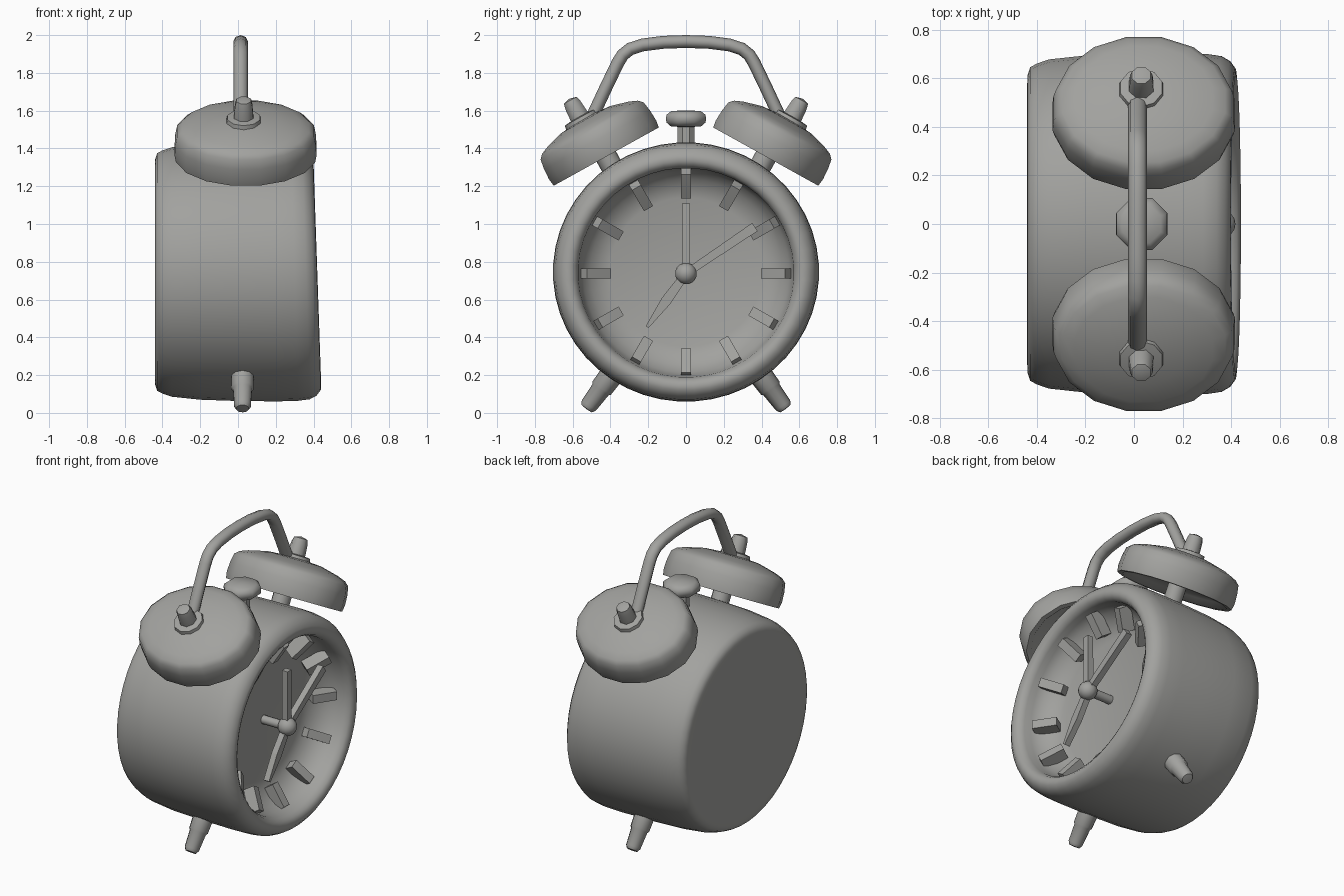
import bpy, bmesh, math
from mathutils import Matrix, Vector

if "Cube" in bpy.data.objects:
    bpy.data.objects.remove(bpy.data.objects["Cube"])

GREY = bpy.data.materials.new("warm grey")
GREY.diffuse_color = (0.36, 0.36, 0.345, 1)
GREY.use_nodes = True
GREY.node_tree.nodes["Principled BSDF"].inputs["Base Color"].default_value = GREY.diffuse_color
CZ = 0.738  # height of the dial centre


def frame(origin, axis):
    """Matrix whose z follows the axis and whose x stays close to world x."""
    z = Vector(axis).normalized()
    ref = Vector((1, 0, 0)) if abs(z.x) < 0.99 else Vector((0, 1, 0))
    x = (ref - z * ref.dot(z)).normalized()
    y = z.cross(x)
    m = Matrix((x, y, z)).transposed().to_4x4()
    m.translation = Vector(origin)
    return m


def finish(name, bm, angle):
    bmesh.ops.recalc_face_normals(bm, faces=bm.faces)
    me = bpy.data.meshes.new(name)
    bm.to_mesh(me)
    bm.free()
    me.materials.append(GREY)
    ob = bpy.data.objects.new(name, me)
    bpy.context.collection.objects.link(ob)
    smooth(ob, angle)
    return ob


def smooth(ob, angle):
    bpy.ops.object.select_all(action='DESELECT')
    ob.select_set(True)
    bpy.context.view_layer.objects.active = ob
    bpy.ops.object.shade_smooth_by_angle(angle=math.radians(angle))


def lathe(name, profile, origin, axis, n=12, sx=1.0, angle=40):
    """Turn a (radius, height) profile about an axis; radius 0 closes the end."""
    bm = bmesh.new()
    rings = []
    for r, h in profile:
        if r == 0:
            rings.append([bm.verts.new((0, 0, h))] * n)
        else:
            rings.append([bm.verts.new((r * sx * math.cos(t), r * math.sin(t), h))
                          for t in (2 * math.pi * (i + 0.5) / n for i in range(n))])
    for a, b in zip(rings, rings[1:]):
        for i in range(n):
            j = (i + 1) % n
            corners = list(dict.fromkeys((a[i], a[j], b[j], b[i])))
            bm.faces.new(corners)
    bm.transform(frame(origin, axis))
    return finish(name, bm, angle)


def bar(name, p, q, depth, w0, w1):
    """Box from p to q with a width that changes from w0 to w1."""
    p, q = Vector(p), Vector(q)
    length = (q - p).length
    bm = bmesh.new()
    bmesh.ops.create_cube(bm, size=1)
    for v in bm.verts:
        w = w0 if v.co.z < 0 else w1
        v.co = Vector((v.co.x * depth, v.co.y * w, (v.co.z + 0.5) * length))
    bm.transform(frame(p, q - p))
    return finish(name, bm, 30)


def on_dial(r, deg, x):
    """Point at a clockwise angle from twelve."""
    t = math.radians(deg)
    return (x, r * math.sin(t), CZ + r * math.cos(t))


# Case: flat back, rounded drum, rolled rim and shallow bowl-shaped dial
case = lathe("case", [(0, -0.44), (0.57, -0.44), (0.61, -0.438), (0.64, -0.428),
                      (0.655, -0.40), (0.672, -0.35), (0.688, -0.2), (0.695, 0.0),
                      (0.697, 0.2), (0.694, 0.3), (0.685, 0.36), (0.665, 0.395),
                      (0.635, 0.417), (0.605, 0.42), (0.58, 0.405), (0.565, 0.375),
                      (0.56, 0.33), (0.54, 0.28), (0.50, 0.235), (0.45, 0.205),
                      (0.40, 0.19), (0, 0.185)],
             (0, 0, 0), (1, 0, 0), n=48, angle=70)
# Slightly wide drum whose front leans back a little
for v in case.data.vertices:
    v.co.x -= 0.022 * v.co.z / 0.65 * max(0, v.co.x) / 0.42
    v.co.y *= 1.011
    v.co.z = 0.746 + (v.co.z * 0.985 if v.co.x < 0.35 else v.co.z * 0.98 - 0.004)

# Hour markers sloping up the bowl
for k in range(12):
    bar("hour_marker", on_dial(0.42, 30 * k, 0.235), on_dial(0.548, 30 * k, 0.32),
        0.085, 0.055, 0.055)

# Hands, shaft and hub
HX = 0.355
bar("long_hand", on_dial(0, 0, HX), on_dial(0.37, 0, HX), 0.04, 0.045, 0.04)
bar("alarm_hand", on_dial(0, 56, HX), on_dial(0.44, 56, HX), 0.04, 0.04, 0.052)
bar("short_hand_base", on_dial(0, 216, HX), on_dial(0.18, 216, HX), 0.04, 0.04, 0.055)
bar("short_hand_tip", on_dial(0.18, 216, HX), on_dial(0.35, 216, HX), 0.04, 0.055, 0.018)
lathe("hand_shaft", [(0, 0), (0.028, 0), (0.028, 0.18), (0, 0.18)],
      (0.18, 0, CZ), (1, 0, 0), n=10)
ball = [(0.058 * math.sin(math.pi * i / 8), -0.058 * math.cos(math.pi * i / 8))
        for i in range(1, 8)]
lathe("hand_hub", [(0, -0.058)] + ball + [(0, 0.058)], (HX + 0.005, 0, CZ), (1, 0, 0), n=16)

# Paired parts on both sides
for s in (-1, 1):
    axis = Vector((0, s * 0.485, 0.875)).normalized()
    rim = Vector((0.04, s * 0.422, 1.357))
    # Bell: oval drum with a shallow dome and a recessed underside
    lathe("bell", [(0, 0.05), (0.27, 0.035), (0.298, 0.0), (0.324, 0.0), (0.33, 0.04),
                   (0.327, 0.10), (0.318, 0.155), (0.295, 0.178), (0.25, 0.197),
                   (0.15, 0.224), (0, 0.236)],
          rim, axis, n=16, sx=1.16, angle=55)
    post = rim - Vector((0.01, 0, 0))
    lathe("bell_post", [(0, -0.22), (0.058, -0.22), (0.058, 0.1), (0, 0.1)], post, axis, n=10)
    bolt = post + Vector((0, s * 0.02, -0.01))
    lathe("bell_washer", [(0, 0.21), (0.098, 0.21), (0.09, 0.248), (0, 0.26)], bolt, axis,
          n=10, angle=60)
    lathe("bell_bolt", [(0, 0.24), (0.056, 0.24), (0.05, 0.32), (0.042, 0.352), (0, 0.362)],
          bolt, axis, n=8, angle=60)
    # Foot: tapered peg with a small step
    lathe("foot", [(0, 0), (0.066, 0), (0.06, 0.17), (0.052, 0.18), (0.046, 0.285),
                   (0.034, 0.305), (0, 0.308)],
          (0.024, s * 0.345, 0.268), (0, s * 0.185, -0.25), n=10)

# Snooze button on top
lathe("button_stem", [(0, 1.36), (0.048, 1.36), (0.048, 1.54), (0, 1.54)],
      (0.03, 0, 0), (0, 0, 1), n=8)
lathe("button_cap", [(0, 1.513), (0.085, 1.516), (0.112, 1.537), (0.115, 1.558),
                     (0.112, 1.578), (0.085, 1.598), (0, 1.602)],
      (0.032, 0, 0), (0, 0, 1), n=8, angle=60)

# Carrying handle between the bells
half = [(0.495, 1.57), (0.425, 1.72), (0.36, 1.855), (0.335, 1.895), (0.295, 1.927),
        (0.23, 1.948), (0.12, 1.962)]
path = [(-y, z) for y, z in half] + [(0, 1.966)] + half[::-1]
cu = bpy.data.curves.new("handle", 'CURVE')
cu.dimensions = '3D'
cu.bevel_depth = 0.034
cu.bevel_resolution = 2
cu.use_fill_caps = True
sp = cu.splines.new('POLY')
sp.points.add(len(path) - 1)
for pt, (y, z) in zip(sp.points, path):
    pt.co = (0.014, y, z, 1)
cu.materials.append(GREY)
handle = bpy.data.objects.new("handle", cu)
bpy.context.collection.objects.link(handle)
bpy.ops.object.select_all(action='DESELECT')
handle.select_set(True)
bpy.context.view_layer.objects.active = handle
bpy.ops.object.convert(target='MESH')
handle = bpy.context.view_layer.objects.active
for v in handle.data.vertices:
    v.co.x = 0.014 + (v.co.x - 0.014) * 1.15
smooth(handle, 60)
